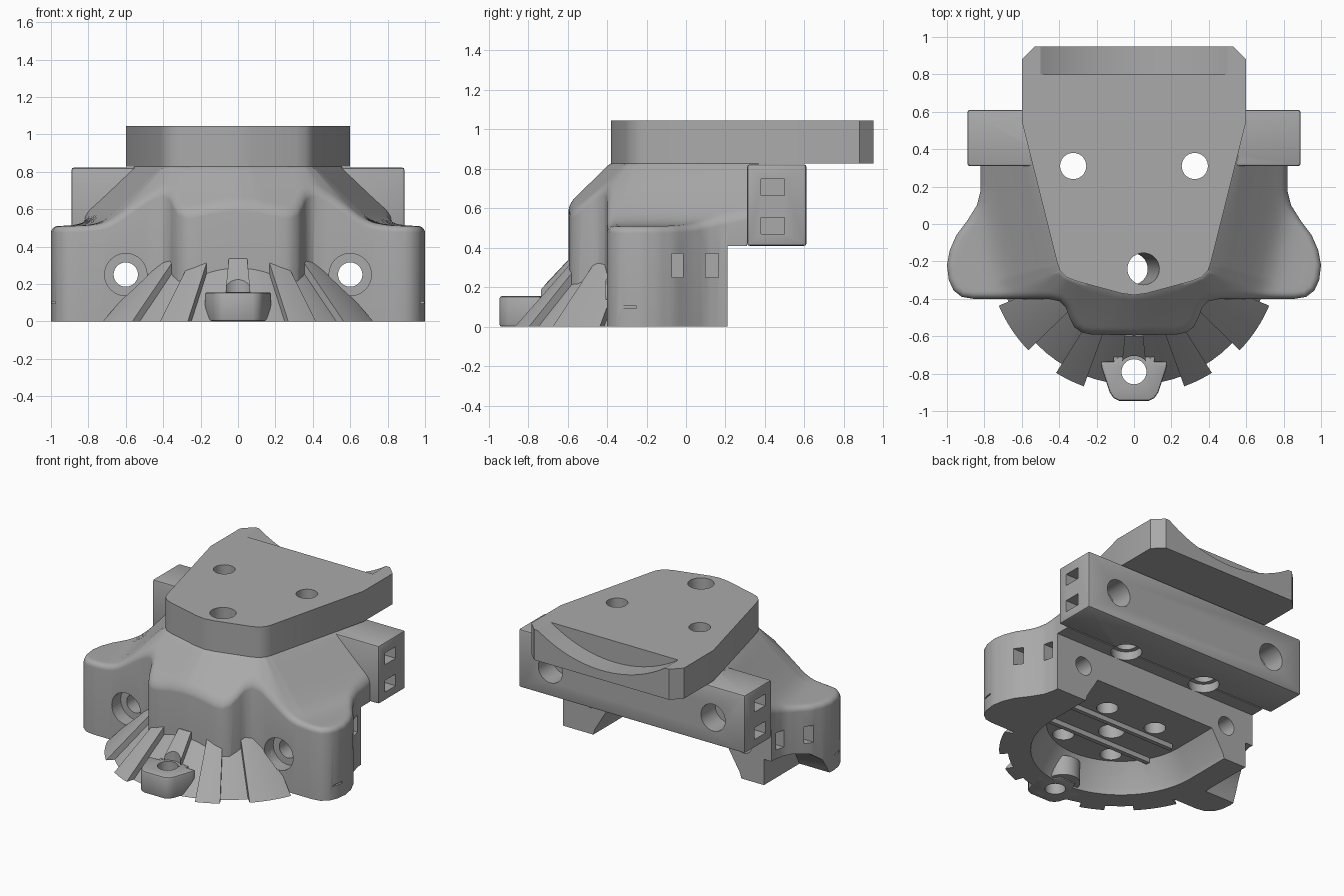
import bpy, bmesh, math
from mathutils import Vector

cube = bpy.data.objects.get("Cube")
if cube:
    bpy.data.objects.remove(cube, do_unlink=True)

grey = bpy.data.materials.new("plain_grey")
grey.use_nodes = True
grey.diffuse_color = (0.4, 0.4, 0.4, 1)
grey.node_tree.nodes["Principled BSDF"].inputs["Base Color"].default_value = (0.4, 0.4, 0.4, 1)

cutters = []


def finish(name, bm, cutter=False):
    bmesh.ops.remove_doubles(bm, verts=bm.verts, dist=0.0005)
    bmesh.ops.recalc_face_normals(bm, faces=bm.faces)
    mesh = bpy.data.meshes.new(name)
    bm.to_mesh(mesh)
    bm.free()
    mesh.materials.append(grey)
    ob = bpy.data.objects.new(name, mesh)
    bpy.context.scene.collection.objects.link(ob)
    if cutter:
        ob.hide_render = True
        cutters.append(ob)
    return ob


def stack(name, rings, cutter=False):
    """Closed solid through matching rings of points."""
    bm = bmesh.new()
    rows = [[bm.verts.new(p) for p in ring] for ring in rings]
    n = len(rows[0])
    for a, b in zip(rows, rows[1:]):
        for i in range(n):
            j = (i + 1) % n
            bm.faces.new((a[i], a[j], b[j], b[i]))
    bm.faces.new(rows[0][::-1])
    bm.faces.new(rows[-1])
    return finish(name, bm, cutter)


def prism(name, pts, z0, z1, cutter=False):
    return stack(name, [[(x, y, z) for x, y in pts] for z in (z0, z1)], cutter)


def box(name, x0, x1, y0, y1, z0, z1, cutter=False):
    return prism(name, [(x0, y0), (x1, y0), (x1, y1), (x0, y1)], z0, z1, cutter)


def rod(name, p0, p1, r, cutter=False, sides=40):
    p0, p1 = Vector(p0), Vector(p1)
    q = (p1 - p0).to_track_quat('Z', 'Y')
    circle = [q @ Vector((r * math.cos(t), r * math.sin(t), 0))
              for t in (2 * math.pi * i / sides for i in range(sides))]
    return stack(name, [[p + c for c in circle] for p in (p0, p1)], cutter)


def mirrored(half):
    return half + [(-x, y) for x, y in reversed(half) if x > 0.001]


def carve(ob, tools):
    for t in tools:
        m = ob.modifiers.new("cut", 'BOOLEAN')
        m.operation, m.solver, m.object = 'DIFFERENCE', 'EXACT', t
    bake(ob)


def bake(ob):
    bpy.context.view_layer.update()
    dg = bpy.context.evaluated_depsgraph_get()
    mesh = bpy.data.meshes.new_from_object(ob.evaluated_get(dg))
    ob.modifiers.clear()
    ob.data = mesh


# Top plate outline, from the back round to the nose
plate_half = [(0.53, 0.95), (0.6, 0.88), (0.6, 0.55), (0.41, -0.21), (0.395, -0.25),
              (0.36, -0.285), (0.31, -0.305), (0.07, -0.37), (0, -0.38)]
plate_pts = mirrored(plate_half)
PLATE_Z = 0.828
plate = prism("top_plate", plate_pts, PLATE_Z, 1.045)

# Main body: vertical wall whose top flares down from the plate edge
half = [(0.82, 0.31), (0.82, 0.18), (0.84, 0.1), (0.89, 0.02), (0.95, -0.06), (0.985, -0.14),
        (1.0, -0.22), (0.99, -0.3), (0.965, -0.355), (0.92, -0.39), (0.86, -0.4), (0.46, -0.4),
        (0.4, -0.412), (0.365, -0.445), (0.345, -0.5), (0.32, -0.55), (0.28, -0.58),
        (0.23, -0.59), (0, -0.595)]
corners = [Vector(p) for p in mirrored(half)]
outline = []
for a, b in zip(corners, corners[1:]):
    steps = max(1, round((b - a).length / 0.03))
    outline += [a.lerp(b, i / steps) for i in range(steps)]
outline.append(corners[-1])
edges = [(Vector(a), Vector(b)) for a, b in zip(plate_pts[2:-2], plate_pts[3:-2])]


def nearest(p):
    found = []
    for a, b in edges:
        t = max(0, min(1, (p - a).dot(b - a) / (b - a).length_squared))
        found.append(a.lerp(b, t))
    return min(found, key=lambda q: (q - p).length)


def flare(p):
    u = 0.325 - (p - nearest(p)).length
    return 0.505 + (u + math.sqrt(u * u + 0.004)) / 2


def inward(i):
    t = outline[min(i + 1, len(outline) - 1)] - outline[max(i - 1, 0)]
    return Vector((t.y, -t.x)).normalized()


R = 0.035
rings = [[(p.x, p.y, 0) for p in outline]]
inner = []
for k in range(6):
    e = R * (1 - math.cos(k * math.pi / 10))
    ring = [p + inward(i) * e for i, p in enumerate(outline)]
    drop = R * (1 - math.sin(k * math.pi / 10))
    rings.append([(p.x, p.y, flare(p) - drop) for p in ring])
    inner = ring
for k in range(1, 13):
    ring = [p.lerp(nearest(p), k / 12) for p in inner]
    rings.append([(p.x, p.y, flare(p) if k < 12 else PLATE_Z) for p in ring])
body = stack("main_body", rings)

# Rear crossbar
bar = box("rear_crossbar", -0.89, 0.89, 0.31, 0.61, 0.41, 0.822)
bev = bar.modifiers.new("bevel", 'BEVEL')
bev.width, bev.segments = 0.012, 2
bake(bar)

# Ribbed skirt around the nose
CY = -0.13


def arc(r, a0, a1, n=24):
    """Arc about the skirt centre, in degrees away from the front."""
    return [(r * math.sin(t), CY - r * math.cos(t))
            for t in (math.radians(a0 + (a1 - a0) * i / n) for i in range(n + 1))]


def sector(name, a0, a1, r_low, r_high, top):
    core = arc(0.42, a1, a0)
    return stack(name, [[(x, y, 0) for x, y in arc(r_low, a0, a1) + core],
                        [(x, y, top) for x, y in arc(r_high, a0, a1) + core]])


skirt = [sector("skirt", -69, 69, 0.73, 0.45, 0.3)]
for i, (a0, a1) in enumerate([(-67, -46), (-32, -20), (-6, 6), (20, 32), (46, 67)]):
    skirt.append(sector(f"skirt_rib_{i + 1}", a0, a1, 0.785, 0.47, 0.335))

# Front lug with its boss
lug_half = [(0.06, -0.66), (0.1, -0.735), (0.18, -0.735), (0.172, -0.775), (0.13, -0.9),
            (0.11, -0.93), (0.08, -0.945)]
lug = prism("front_lug", mirrored(lug_half), 0, 0.155)
bev = lug.modifiers.new("bevel", 'BEVEL')
bev.width, bev.segments = 0.012, 2
bake(lug)
boss = rod("lug_boss", (0, -0.71, 0.01), (0, -0.71, 0.15), 0.11)

# Cutters: holes, pockets, scoop, and an underside hollow that opens at the back
lug_hole = rod("lug_hole", (0, -0.79, -0.1), (0, -0.79, 0.5), 0.067, True)
lug_relief = rod("lug_relief", (0, -0.79, 0.156), (0, -0.79, 0.5), 0.085, True)
hollow = stack("hollow", [[(x, y, z) for x, y in arc(r, -90, 90, 48) + [(r, 0.4), (-r, 0.4)]]
                          for r, z in ((0.585, -0.01), (0.57, 0.04), (0.48, 0.19))], True)
slant = rod("slanted_hole", (0.057, -0.24, 1.14), (-0.022, -0.24, 0.05), 0.085, True)
under_back = box("under_back", -1.2, 1.2, 0.21, 0.8, -0.1, 0.41, True)
side_arch = stack("side_arch", [[(x, y, z) for y, z in
                                 ((0.3, -0.1), (0.3, 0.18), (0.05, 0.19), (-0.05, 0.17),
                                  (-0.13, 0.11), (-0.19, 0), (-0.19, -0.1))]
                                for x in (-1.2, -0.76)], True)
scoop = rod("scoop", (0, 0.8, 1.803), (0, 1.1, 1.803), 0.908, True, 128)
ceiling = [rod("ceiling_hole", (x, y, 0.1), (x, y, 0.33), 0.07, True)
           for x in (-0.2, 0.2) for y in (-0.47, -0.03)]
mounts, body_cuts, bar_cuts = [], [], []
for s in (-1, 1):
    x = s * 0.325
    mounts.append(rod("mount_hole", (x, 0.31, 0.2), (x, 0.31, 1.2), 0.07, True))
    mounts.append(rod("mount_recess", (x, 0.31, 0.3), (x, 0.31, 0.47), 0.1, True))
    x = s * 0.6
    body_cuts.append(rod("bolt_hole", (x, -0.405, 0.25), (x, 0.4, 0.25), 0.065, True))
    body_cuts.append(rod("bolt_recess", (x, -0.405, 0.25), (x, -0.3, 0.25), 0.113, True))
    x = s * 0.64
    bar_cuts.append(rod("bar_hole", (x, 0.45, 0.6), (x, 0.7, 0.6), 0.095, True))
    for y0, y1, depth in ((-0.07, -0.015, 0.83), (0.1, 0.165, 0.77)):
        x0, x1 = sorted((s * depth, s * 1.1))
        body_cuts.append(box("side_slot", x0, x1, y0, y1, 0.25, 0.37, True))
    x0, x1 = sorted((s * 0.975, s * 1.1))
    body_cuts.append(box("side_nick", x0, x1, -0.355, -0.25, 0.095, 0.105, True))
    x0, x1 = sorted((s * 0.8, s * 1.0))
    for z in (0.47, 0.665):
        bar_cuts.append(box("end_slot", x0, x1, 0.38, 0.5, z, z + 0.083, True))

carve(plate, mounts + [slant, scoop])
carve(body, [under_back, hollow, side_arch, slant] + mounts + body_cuts + ceiling)
carve(bar, mounts + bar_cuts)
recesses = [c for c in body_cuts if c.name.startswith("bolt_recess")]
for part in skirt:
    carve(part, [hollow, lug_hole, lug_relief] + ceiling[::2] + recesses)
carve(lug, [lug_hole])
carve(boss, [lug_hole])

# Stiffening bars on the hollow's ceiling
bars = [box("ceiling_bar", -0.42, 0.42, y - 0.015, y + 0.015, 0.155, 0.2) for y in (-0.13, -0.36)]

for c in cutters:
    bpy.data.objects.remove(c, do_unlink=True)

bpy.ops.object.select_all(action='DESELECT')
for ob in [plate, body, bar, lug, boss] + skirt + bars:
    ob.select_set(True)
    bpy.context.view_layer.objects.active = ob
bpy.ops.object.shade_smooth_by_angle(angle=math.radians(32))
